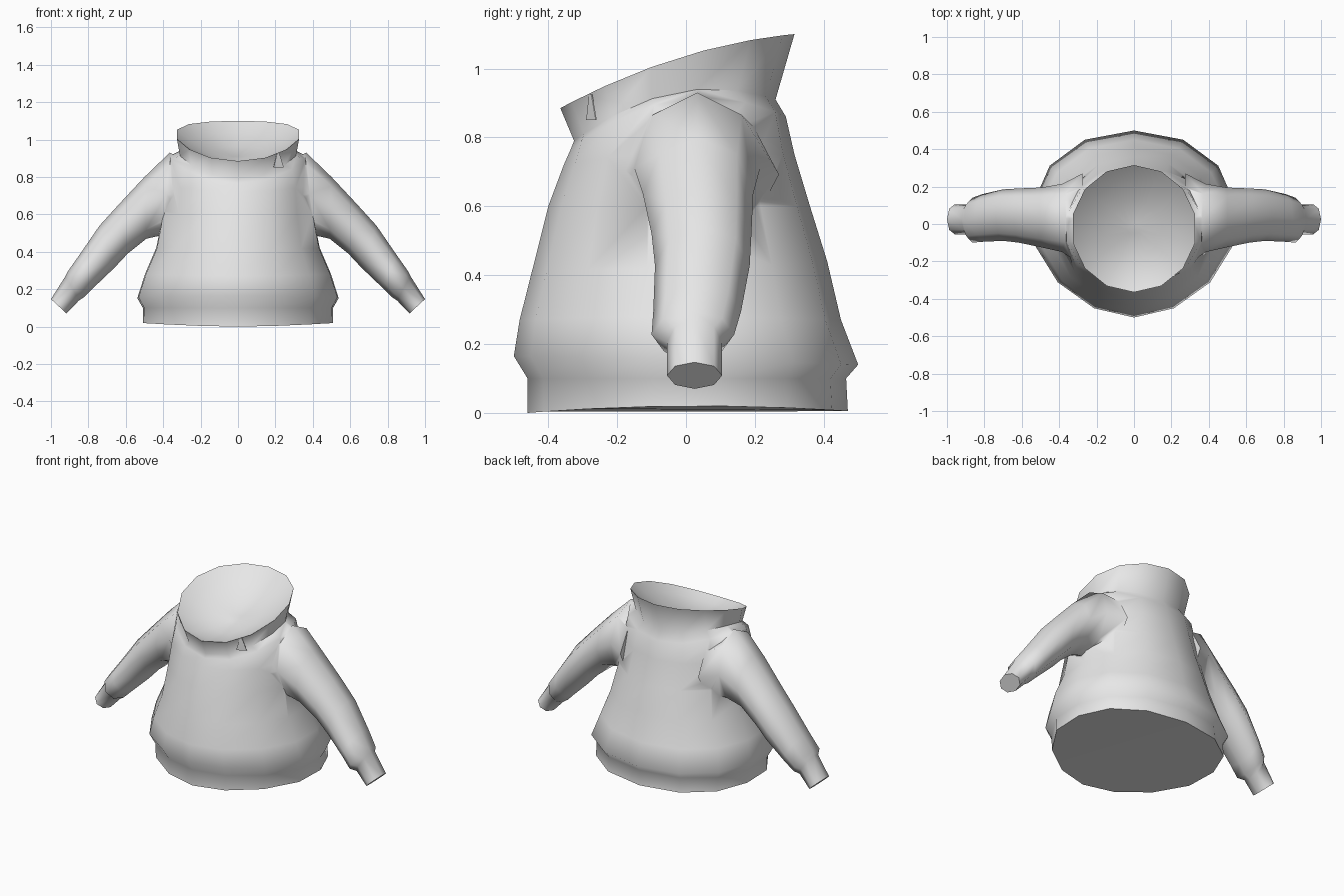
import bpy, bmesh, math
from mathutils import Vector

if "Cube" in bpy.data.objects:
    bpy.data.objects.remove(bpy.data.objects["Cube"])

fabric = bpy.data.materials.new("light_grey_fabric")
fabric.diffuse_color = (0.8, 0.8, 0.8, 1)
fabric.use_nodes = True
fabric.node_tree.nodes["Principled BSDF"].inputs["Base Color"].default_value = fabric.diffuse_color


def loft(name, rings):
    """Closed skin through rings of equal point count, capped at both ends."""
    bm = bmesh.new()
    loops = [[bm.verts.new(p) for p in ring] for ring in rings]
    n = len(loops[0])
    for a, b in zip(loops, loops[1:]):
        for i in range(n):
            j = (i + 1) % n
            bm.faces.new((a[i], a[j], b[j], b[i]))
    caps = [bm.faces.new(loops[0][::-1]), bm.faces.new(loops[-1])]
    bmesh.ops.triangulate(bm, faces=caps)
    bmesh.ops.recalc_face_normals(bm, faces=bm.faces)
    mesh = bpy.data.meshes.new(name)
    bm.to_mesh(mesh)
    bm.free()
    mesh.materials.append(fabric)
    obj = bpy.data.objects.new(name, mesh)
    bpy.context.collection.objects.link(obj)
    return obj


def body_ring(w, yf, yb, zf, zs, zb, sides=14):
    """Oval with its own height at front, sides and back; fuller back low down."""
    pts = []
    skew = .16 * max(0, 1 - zs / .8)
    for i in range(sides):
        a = 2 * math.pi * i / sides
        c = -math.cos(a)
        z = zs + c * (zb - zf) / 2 + c * c * ((zb + zf) / 2 - zs)
        pts.append(Vector((w / 0.975 * math.sin(a) * (1 + skew * c * abs(c)),
                           (yf + yb) / 2 + c * (yb - yf) / 2, z)))
    return pts


def sleeve_ring(tx, tz, bx, bz, y0, y1, side, sides=8):
    """Oval between an upper point and a lower point of the sleeve outline."""
    pts = []
    for i in range(sides):
        a = 2 * math.pi * i / sides
        t = (1 + math.cos(a)) / 2
        pts.append((side * (bx + (tx - bx) * t),
                    (y0 + y1) / 2 + math.sin(a) * (y1 - y0) / 2,
                    bz + (tz - bz) * t))
    return pts


# Hem, torso and flared collar: half width, front y, back y, front/side/back z
body = [body_ring(*r) for r in (
    (.505, -.46, .47, 0, .02, .005),
    (.505, -.46, .465, .10, .10, .10),
    (.535, -.50, .50, .165, .155, .14),
    (.495, -.483, .45, .27, .28, .27),
    (.435, -.445, .41, .42, .42, .44),
    (.40, -.40, .36, .60, .60, .60),
    (.385, -.355, .315, .72, .76, .75),
    (.36, -.335, .29, .765, .91, .86),
    (.31, -.325, .26, .79, .93, .91),
    (.327, -.365, .315, .885, 1.03, 1.10))]

# Shallow hollow inside the collar
rim = body[-1]
mid = sum(rim, Vector()) / len(rim)
for scale, drop in ((.8, .045), (.45, .09), (.1, .11)):
    body.append([mid + (p - mid) * scale - Vector((0, 0, drop)) for p in rim])
sweater = loft("sweater_body", body)

# Sleeves with cuffs: upper x z, lower x z, front y, back y
sleeve = ((.27, .885, .28, .50, -.225, .27),
          (.365, .93, .40, .49, -.15, .215),
          (.50, .80, .49, .47, -.125, .195),
          (.64, .65, .59, .39, -.10, .19),
          (.74, .54, .66, .315, -.09, .185),
          (.85, .38, .77, .21, -.095, .16),
          (.91, .295, .82, .16, -.10, .14),
          (.922, .27, .85, .14, -.055, .105),
          (1.0, .147, .917, .07, -.055, .105))
bpy.context.view_layer.objects.active = sweater
for side, label in ((1, "right"), (-1, "left")):
    arm = loft(label + "_sleeve", [sleeve_ring(*s, side) for s in sleeve])
    weld = sweater.modifiers.new("weld_" + label, 'BOOLEAN')
    weld.operation = 'UNION'
    weld.solver = 'EXACT'
    weld.object = arm
    bpy.ops.object.modifier_apply(modifier=weld.name)
    bpy.data.objects.remove(arm, do_unlink=True)

# Small tapered tab on the collar
tab_face = [Vector(p) for p in ((.19, -.29, .85), (.245, -.262, .85),
                                (.222, -.275, .925), (.209, -.282, .925))]
loft("collar_tab", [tab_face, [p + Vector((-.001, .003, 0)) for p in tab_face]])

# Soft shading with crisp rim, hem and cuff ends
bpy.ops.object.select_all(action='DESELECT')
sweater.select_set(True)
bpy.context.view_layer.objects.active = sweater
bpy.ops.object.shade_smooth_by_angle(angle=math.radians(65))
